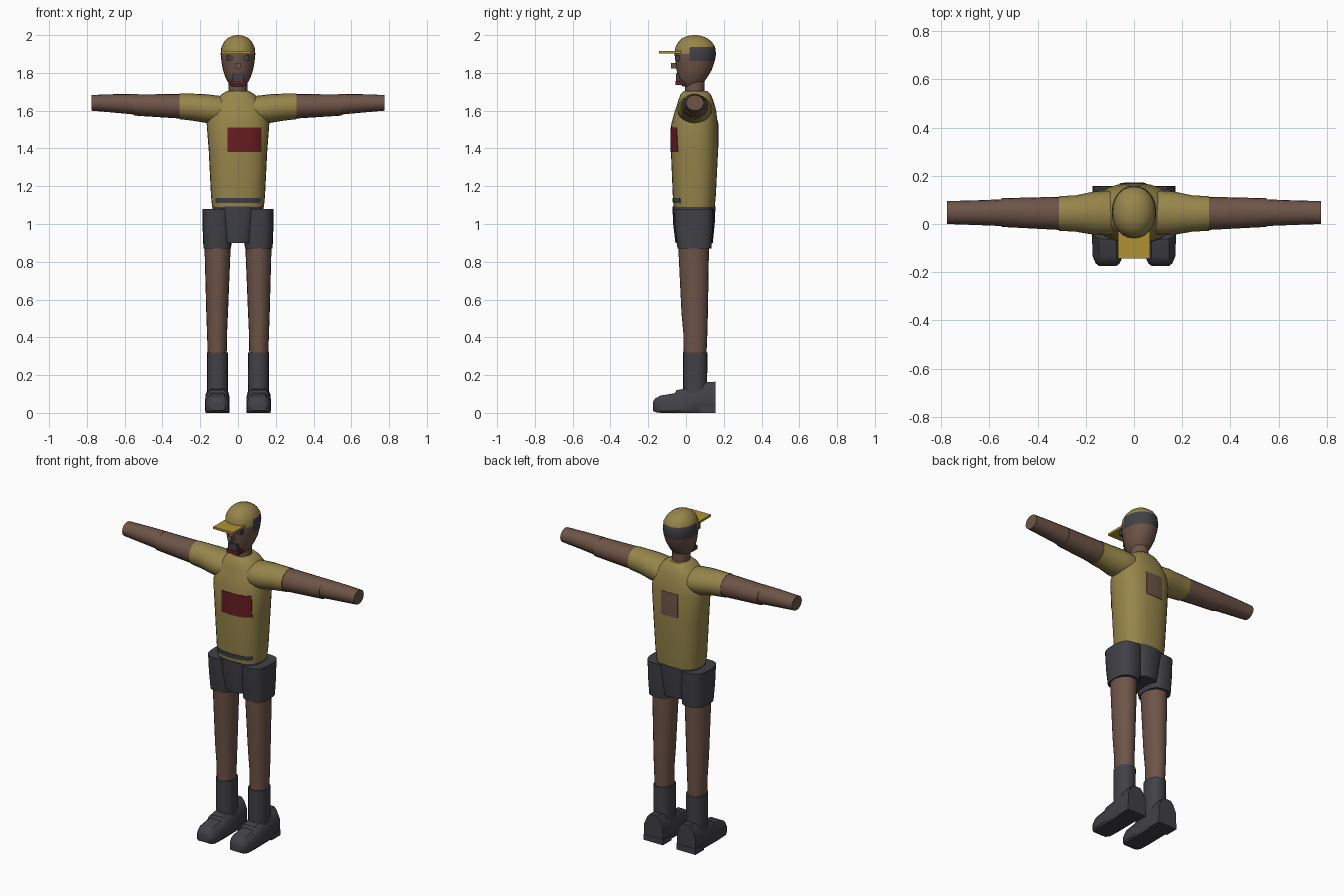
import bpy, bmesh, math
from mathutils import Vector

if "Cube" in bpy.data.objects:
    bpy.data.objects.remove(bpy.data.objects["Cube"])


def material(name, rgb):
    m = bpy.data.materials.new(name)
    m.diffuse_color = (*rgb, 1)
    m.use_nodes = True
    m.node_tree.nodes["Principled BSDF"].inputs["Base Color"].default_value = m.diffuse_color
    return m


OCHRE = material("ochre cloth", (0.31, 0.235, 0.07))
SKIN = material("brown skin", (0.155, 0.088, 0.064))
DARK = material("charcoal", (0.052, 0.052, 0.062))
RED = material("dark red", (0.14, 0.012, 0.016))
YELLOW = material("brim yellow", (0.43, 0.29, 0.035))


def finish(name, bm, mats, rule=None, angle=35):
    bmesh.ops.recalc_face_normals(bm, faces=bm.faces)
    if rule:
        for f in bm.faces:
            f.material_index = rule(f.calc_center_median())
    me = bpy.data.meshes.new(name)
    bm.to_mesh(me)
    bm.free()
    for m in mats:
        me.materials.append(m)
    ob = bpy.data.objects.new(name, me)
    bpy.context.collection.objects.link(ob)
    bpy.ops.object.select_all(action='DESELECT')
    ob.select_set(True)
    bpy.context.view_layer.objects.active = ob
    bpy.ops.object.shade_smooth_by_angle(angle=math.radians(angle))
    return ob


def skin_rings(name, rings, mats, rule=None, angle=35):
    """Join equal-length point rings into a closed tube."""
    bm = bmesh.new()
    vs = [[bm.verts.new(p) for p in r] for r in rings]
    n = len(rings[0])
    for a, b in zip(vs, vs[1:]):
        for i in range(n):
            bm.faces.new((a[i], a[(i + 1) % n], b[(i + 1) % n], b[i]))
    bm.faces.new(vs[0])
    bm.faces.new(vs[-1])
    return finish(name, bm, mats, rule, angle)


def oval(axis, t, lo_a, hi_a, lo_b, hi_b, p=2, n=24):
    """Rounded ring at position t on the axis, filling the given extents."""
    pts = []
    for i in range(n):
        th = 2 * math.pi * i / n
        c, s = math.cos(th), math.sin(th)
        a = (lo_a + hi_a) / 2 + (hi_a - lo_a) / 2 * math.copysign(abs(c) ** (2 / p), c)
        b = (lo_b + hi_b) / 2 + (hi_b - lo_b) / 2 * math.copysign(abs(s) ** (2 / p), s)
        pts.append(Vector((t, a, b) if axis == 'x' else (a, b, t)))
    return pts


def box(name, x0, x1, y0, y1, z0, z1, mat):
    skin_rings(name, [[(x0, y0, z), (x1, y0, z), (x1, y1, z), (x0, y1, z)]
                      for z in (z0, z1)], [mat])


# shirt body: z, half width, front y, back y
TORSO = [(1.09, .137, -.065, .152), (1.15, .143, -.07, .158), (1.39, .155, -.08, .17),
         (1.53, .166, -.078, .168), (1.60, .152, -.058, .16), (1.65, .122, -.042, .146),
         (1.685, .09, -.03, .132), (1.705, .058, -.012, .112)]
P = 2.5
skin_rings("shirt_body", [oval('z', z, -w, w, f, b, P, 32) for z, w, f, b in TORSO], [OCHRE])


def torso_y(x, z, back):
    for r, q in zip(TORSO, TORSO[1:]):
        if r[0] <= z <= q[0]:
            k = (z - r[0]) / (q[0] - r[0])
            w, f, b = (r[i] + k * (q[i] - r[i]) for i in (1, 2, 3))
            d = (b - f) / 2 * max(0, 1 - abs(x / w) ** P) ** (1 / P)
            return (f + b) / 2 + (d + .003 if back else -d - .003)


def patch(name, x0, x1, z0, z1, mat, back=False):
    """Thin plate that follows the shirt."""
    zs = sorted({z0, z1} | {r[0] for r in TORSO if z0 < r[0] < z1})
    inward = -.006 if back else .006
    rings = []
    for i in range(13):
        x = x0 + (x1 - x0) * i / 12
        outer = [Vector((x, torso_y(x, z, back), z)) for z in zs]
        rings.append(outer + [v + Vector((0, inward, 0)) for v in reversed(outer)])
    skin_rings(name, rings, [mat])


patch("chest_panel", -.055, .125, 1.38, 1.51, RED)
patch("waist_stripe", -.118, .118, 1.112, 1.138, DARK)
patch("back_panel", -.06, .05, 1.405, 1.545, SKIN, True)

# head with the cap as painted upper faces: z, half width, front y, back y
HEAD = [(1.728, .034, -.018, .07), (1.745, .05, -.03, .09), (1.775, .066, -.042, .112),
        (1.815, .08, -.05, .136), (1.862, .088, -.056, .152), (1.9, .092, -.061, .159),
        (1.937, .088, -.056, .154), (1.965, .074, -.04, .136), (1.985, .054, -.018, .11),
        (1.996, .03, .01, .08), (2.0, .01, .036, .056)]


def head_colour(c):
    if c.y > .03 and 1.862 < c.z < 1.937:
        return 2
    return 1 if c.z > 1.9 else 0


skin_rings("head_and_cap", [oval('z', z, -w, w, f, b, 2.1) for z, w, f, b in HEAD],
           [SKIN, OCHRE, DARK], head_colour)
skin_rings("neck", [oval('z', z, -.05, .05, -.005, .098) for z in (1.68, 1.775)], [SKIN])
box("cap_brim", -.066, .066, -.143, -.02, 1.902, 1.915, YELLOW)
box("nose", -.013, .013, -.08, -.04, 1.823, 1.853, SKIN)
box("beard", -.03, .03, -.053, -.02, 1.757, 1.797, DARK)
box("collar_knot", -.04, .04, -.055, .0, 1.735, 1.757, RED)

for s, side in ((-1, "left"), (1, "right")):
    box(side + "_eye", s * .041 - .018, s * .041 + .018, -.056, -.03, 1.865, 1.893, DARK)

    # sleeve and arm: x, y range, z range
    def limb(name, rows, mat, n=20):
        skin_rings(side + name, [oval('x', s * x, a, b, c, d, 2, n) for x, a, b, c, d in rows], [mat])

    limb("_sleeve", [(.06, -.035, .13, 1.535, 1.675), (.11, -.046, .138, 1.53, 1.68),
                     (.17, -.044, .134, 1.535, 1.687), (.24, -.032, .119, 1.547, 1.69),
                     (.31, -.028, .115, 1.555, 1.69)], OCHRE)
    limb("_upper_arm", [(.30, -.025, .113, 1.558, 1.688), (.55, -.012, .107, 1.574, 1.686)], SKIN)
    limb("_forearm", [(.53, -.009, .103, 1.578, 1.688), (.66, -.004, .098, 1.59, 1.687),
                      (.775, .0, .095, 1.6, 1.683)], SKIN)

    # legs: z, inner x, outer x, front y, back y
    def leg(name, rows, mat, p=2):
        skin_rings(side + name, [oval('z', z, min(s * i, s * o), max(s * i, s * o), f, b, p, 20)
                                 for z, i, o, f, b in rows], [mat])

    leg("_shorts_leg", [(.87, .036, .183, -.045, .134), (.97, .034, .187, -.058, .143),
                        (1.08, .03, .189, -.066, .147)], DARK, 2.8)
    leg("_leg", [(.30, .06, .16, -.012, .108), (.42, .058, .164, -.014, .113),
                 (.53, .053, .168, -.024, .116), (.90, .038, .178, -.042, .122)], SKIN)
    leg("_sock", [(.10, .053, .164, -.015, .112), (.32, .053, .164, -.015, .113)], DARK, 2.3)

    # shoe sections: y, half width, bottom z, top z, flat top share
    SHOE = [(-.175, .035, .012, .058, .5), (-.163, .05, .004, .076, .6), (-.135, .062, 0, .092, .6),
            (-.06, .065, 0, .104, .55), (-.05, .065, 0, .12, .55), (.05, .063, 0, .14, .5),
            (.1, .062, 0, .163, .45), (.155, .062, 0, .165, .4)]
    rings = []
    for y, w, lo, hi, k in SHOE:
        h = hi - lo
        half = [(w * .85, 0), (w, .1), (w, .6), (w * (k + 1) / 2, .87), (w * k, 1)]
        prof = half + [(-x, z) for x, z in reversed(half)]
        rings.append([(s * .109 + x, y, lo + h * z) for x, z in prof])
    skin_rings(side + "_shoe", rings, [DARK])
    box(side + "_heel", s * .109 - .064, s * .109 + .064, .075, .157, 0, .035, DARK)

# shorts centre: tapers down between the legs
skin_rings("shorts_centre", [oval('z', z, -w, w, f, b, 3, 20) for z, w, f, b in
                             ((.9, .074, -.056, .142), (1.0, .09, -.068, .152),
                              (1.092, .106, -.072, .156))], [DARK])
skin_rings("waistband", [oval('z', z, -.134, .134, -.062, .15, P) for z in (1.05, 1.094)], [DARK])
